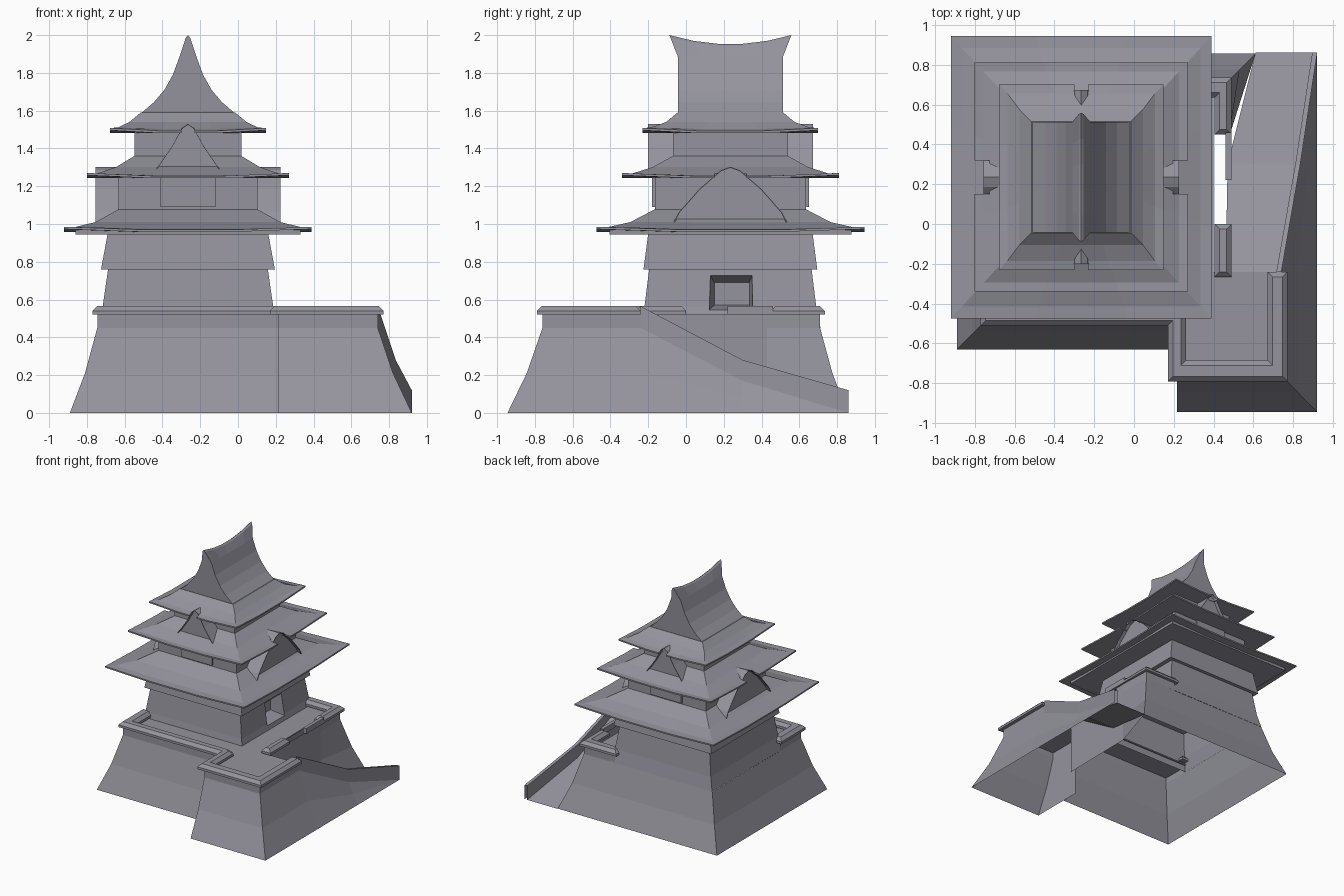
import bpy, bmesh
from math import radians
from mathutils import Matrix, Vector

cube = bpy.data.objects.get("Cube")
if cube:
    bpy.data.objects.remove(cube, do_unlink=True)

CX, CY = -0.265, 0.235          # centre of the tower

stone = bpy.data.materials.new("lilac_grey")
stone.use_nodes = True
GREY = (0.30, 0.295, 0.34, 1)
stone.diffuse_color = GREY
stone.node_tree.nodes["Principled BSDF"].inputs["Base Color"].default_value = GREY


def skin(name, rings, closed=True, caps=True):
    """Join rings of equal length into one surface."""
    bm = bmesh.new()
    rows = [[bm.verts.new(p) for p in ring] for ring in rings]
    n = len(rows[0])
    for a, b in zip(rows, rows[1:]):
        for i in range(n if closed else n - 1):
            j = (i + 1) % n
            bm.faces.new((a[i], a[j], b[j], b[i]))
    if caps:
        bm.faces.new(rows[0])
        bm.faces.new(rows[-1])
    bmesh.ops.remove_doubles(bm, verts=bm.verts, dist=0.0001)
    bmesh.ops.recalc_face_normals(bm, faces=bm.faces)
    mesh = bpy.data.meshes.new(name)
    bm.to_mesh(mesh)
    bm.free()
    mesh.materials.append(stone)
    obj = bpy.data.objects.new(name, mesh)
    bpy.context.collection.objects.link(obj)
    return obj


def strip(name, rings):
    return skin(name, rings, closed=False, caps=False)


def rect(x0, x1, y0, y1, z):
    return [(x0, y0, z), (x1, y0, z), (x1, y1, z), (x0, y1, z)]


def centred(hx, hy, z):
    return rect(CX - hx, CX + hx, CY - hy, CY + hy, z)


def box(name, x0, x1, y0, y1, z0, z1):
    return skin(name, [rect(x0, x1, y0, y1, z0), rect(x0, x1, y0, y1, z1)])


def cut(obj, cutter):
    """Subtract the cutter and drop it."""
    cutter.hide_render = True
    mod = obj.modifiers.new("cut", "BOOLEAN")
    mod.operation, mod.solver, mod.object = "DIFFERENCE", "EXACT", cutter
    graph = bpy.context.evaluated_depsgraph_get()
    baked = bpy.data.meshes.new_from_object(obj.evaluated_get(graph))
    obj.modifiers.clear()
    obj.data = baked
    bpy.data.objects.remove(cutter, do_unlink=True)


def open_below(obj, level):
    """Remove the faces lying under a height."""
    bm = bmesh.new()
    bm.from_mesh(obj.data)
    low = [f for f in bm.faces if all(v.co.z < level for v in f.verts)]
    bmesh.ops.delete(bm, geom=low, context="FACES")
    bm.to_mesh(obj.data)
    bm.free()


def eave_ring(hx, hy, z, lift=0.0):
    """Rectangle with raised corners."""
    ring = []
    corners = [(-1, -1), (1, -1), (1, 1), (-1, 1)]
    for k, a in enumerate(corners):
        b = corners[(k + 1) % 4]
        for t in (0, 0.32, 0.68):
            u, v = a[0] + (b[0] - a[0]) * t, a[1] + (b[1] - a[1]) * t
            ring.append((CX + u * hx, CY + v * hy, z + (lift if t == 0 else 0)))
    return ring


def roof(name, profile):
    hx, hy, z = profile[0]
    lifts = [0.015, 0.008] + [0] * len(profile)
    rings = [eave_ring(profile[-1][0], profile[-1][1], z - 0.012),
             eave_ring(hx, hy, z - 0.012, 0.015)]
    rings += [eave_ring(*p, lift) for p, lift in zip(profile, lifts)]
    return skin(name, rings)


def dormer(name, outline, angle, inner, outer):
    """Gable facing -y before it is turned about the tower centre."""
    pts = [(-w, z) for w, z in outline] + [(w, z) for w, z in reversed(outline[:-1])]
    base = outline[0][1]
    turn = Matrix.Translation((CX, CY, 0)) @ Matrix.Rotation(radians(angle), 4, "Z")

    def ring(depth, s):
        return [turn @ Vector((x * s, -depth, base + (z - base) * s)) for x, z in pts]
    skin(name, [ring(inner, 1), ring(outer, 1), ring(outer, 0.98), ring(outer - 0.03, 0.98)])


def parapet(name, x0, x1, y0, y1):
    e = 0.025
    skin(name, [rect(x0 - e, x1 + e, y0 - e, y1 + e, 0.52),
                rect(x0 - e, x1 + e, y0 - e, y1 + e, 0.54),
                rect(x0, x1, y0, y1, 0.565)])


# Battered stone base, hollow and open below
BATTER = [(1.0, 0), (0.45, 0.21), (0, 0.45)]
strip("main_mound", [[(0.215, -0.485 - 0.145 * f, z),
                      (-0.745 - 0.145 * f, -0.485 - 0.145 * f, z),
                      (-0.745 - 0.145 * f, 0.71 + 0.145 * f, z),
                      (0.465 + 0.145 * f, 0.71 + 0.145 * f, z),
                      (0.475, 0.43, z), (0.465, -0.24, z)] for f, z in BATTER])
strip("bastion", [[(0.215, -0.48, z), (0.215, -0.76 - 0.185 * f, z),
                   (0.74 + 0.18 * f, -0.76 - 0.185 * f, z), (0.74 + 0.18 * f, -0.24, z)]
                  for f, z in BATTER + [(0, 0.52)]])
strip("terrace_lip", [[(-0.745, -0.20, z), (-0.745, -0.485, z), (0.215, -0.485, z)]
                      for z in (0.45, 0.52)])
strip("gate_lip", [[(0.465, -0.24, z), (0.475, 0.43, z), (0.465, 0.71, z), (0.17, 0.71, z)]
                   for z in (0.45, 0.52)])
box("terrace_floor", -0.745, 0.40, -0.485, -0.22, 0.50, 0.51)
box("gate_floor", 0.19, 0.40, -0.22, 0.71, 0.50, 0.51)
box("bastion_floor", 0.215, 0.74, -0.76, -0.24, 0.50, 0.51)


# Ramp with its outer wall: section from foot to inner edge
def ramp_section(y, mid, edge, base, top, floor, inner):
    rim = edge - 0.025
    return [(0.92, y, 0), (mid[0], y, mid[1]), (edge, y, base), (edge, y, top),
            (rim, y, top), (rim, y, floor), (inner, y, floor)]


strip("ramp", [ramp_section(-0.24, (0.821, 0.21), 0.74, 0.45, 0.565, 0.51, 0.46),
               ramp_section(0.30, (0.875, 0.08), 0.835, 0.17, 0.28, 0.17, 0.47),
               ramp_section(0.86, (0.92, 0), 0.92, 0.0, 0.12, 0.0, 0.61)])

# Parapets
for name, x0, x1, y0, y1 in [
        ("terrace_parapet_side", -0.745, -0.69, -0.485, -0.21),
        ("terrace_parapet_front", -0.745, 0.215, -0.485, -0.44),
        ("gate_parapet_end", 0.17, 0.465, 0.66, 0.71),
        ("gate_parapet_back", 0.43, 0.465, 0.475, 0.71),
        ("gate_parapet_front", 0.43, 0.465, -0.24, -0.025),
        ("bastion_parapet_side", 0.195, 0.235, -0.765, -0.46),
        ("bastion_parapet_front", 0.195, 0.745, -0.765, -0.71),
        ("bastion_parapet_outer", 0.695, 0.745, -0.765, -0.265)]:
    parapet(name, x0, x1, y0, y1)
box("gate_side_wall", 0.46, 0.49, 0.22, 0.46, 0.52, 0.565)

# Storeys: the lowest rises straight from the stone base, with a splayed doorway
ground = skin("ground_storey", [centred(0.479, 0.477, 0.45), centred(0.452, 0.455, 0.56),
                                centred(0.423, 0.43, 0.76)])
cut(ground, skin("door_cutter", [
    [(x, y0, z0), (x, y1, z0), (x, y1, z1), (x, y0, z1)]
    for x, y0, y1, z0, z1 in ((0.24, 0.112, 0.362, 0.535, 0.757),
                              (0.07, 0.15, 0.335, 0.57, 0.69))]))
open_below(ground, 0.455)
skin("first_storey", [centred(0.46, 0.46, 0.76), centred(0.425, 0.435, 0.95)])
skin("eave_slab", [centred(0.595, 0.64, 0.945), centred(0.595, 0.64, 0.968)])
skin("second_storey", [centred(0.367, 0.40, 1.0), centred(0.367, 0.40, 1.245)])
skin("window_bays", [centred(0.145, 0.415, 1.09), centred(0.145, 0.415, 1.243)])
skin("third_storey", [centred(0.283, 0.305, 1.28), centred(0.283, 0.305, 1.485)])

# Hipped roofs
roof("lower_roof", [(0.655, 0.71, 0.97), (0.60, 0.65, 0.975),
                    (0.49, 0.53, 1.01), (0.367, 0.40, 1.078)])
middle = roof("middle_roof", [(0.535, 0.575, 1.255), (0.49, 0.53, 1.256),
                              (0.38, 0.41, 1.302), (0.283, 0.305, 1.36)])
upper = roof("upper_roof", [(0.412, 0.465, 1.493), (0.37, 0.42, 1.503),
                            (0.31, 0.34, 1.54), (0.25, 0.28, 1.59)])

# Notches where dormer peaks pass through the eaves
for s in (-1, 1):
    xs = sorted((CX + s * 0.46, CX + s * 0.6))
    cut(middle, box("notch_cutter", xs[0], xs[1], CY - 0.085, CY + 0.085, 1.2, 1.4))
    ys = sorted((CY + s * 0.41, CY + s * 0.55))
    cut(upper, box("notch_cutter", CX - 0.035, CX + 0.035, ys[0], ys[1], 1.4, 1.6))

# Dormer gables
bell = [(0.30, 1.01), (0.275, 1.06), (0.165, 1.185), (0.05, 1.285), (0, 1.303)]
peak = [(0.175, 1.28), (0.085, 1.41), (0.03, 1.51), (0, 1.53)]
for side, angle in (("left", 90), ("right", -90)):
    dormer(f"{side}_dormer", bell, angle, 0.32, 0.49)
for side, angle in (("front", 0), ("back", 180)):
    dormer(f"{side}_dormer", peak, angle, 0.25, 0.437)

# Swept gable roof with a sagging, flared ridge
slope = [(0.25, 1.585), (0.18, 1.645), (0.125, 1.71), (0.08, 1.79), (0.045, 1.885), (0.012, 1.985)]


def gable_section(t):
    pts = []
    for w, z in slope + [(0, 2.0)]:
        high = max(0, (z - 1.885) / 0.115)
        pts.append((w, t * (0.278 + 0.045 * high), z - 0.048 * high * (1 - t * t)))
    full = [(-w, y, z) for w, y, z in pts] + list(reversed(pts[:-1]))
    return [(CX + x, CY + y, z) for x, y, z in full]


skin("gable_roof", [gable_section(t) for t in (-1, -0.6, -0.2, 0.2, 0.6, 1)])
